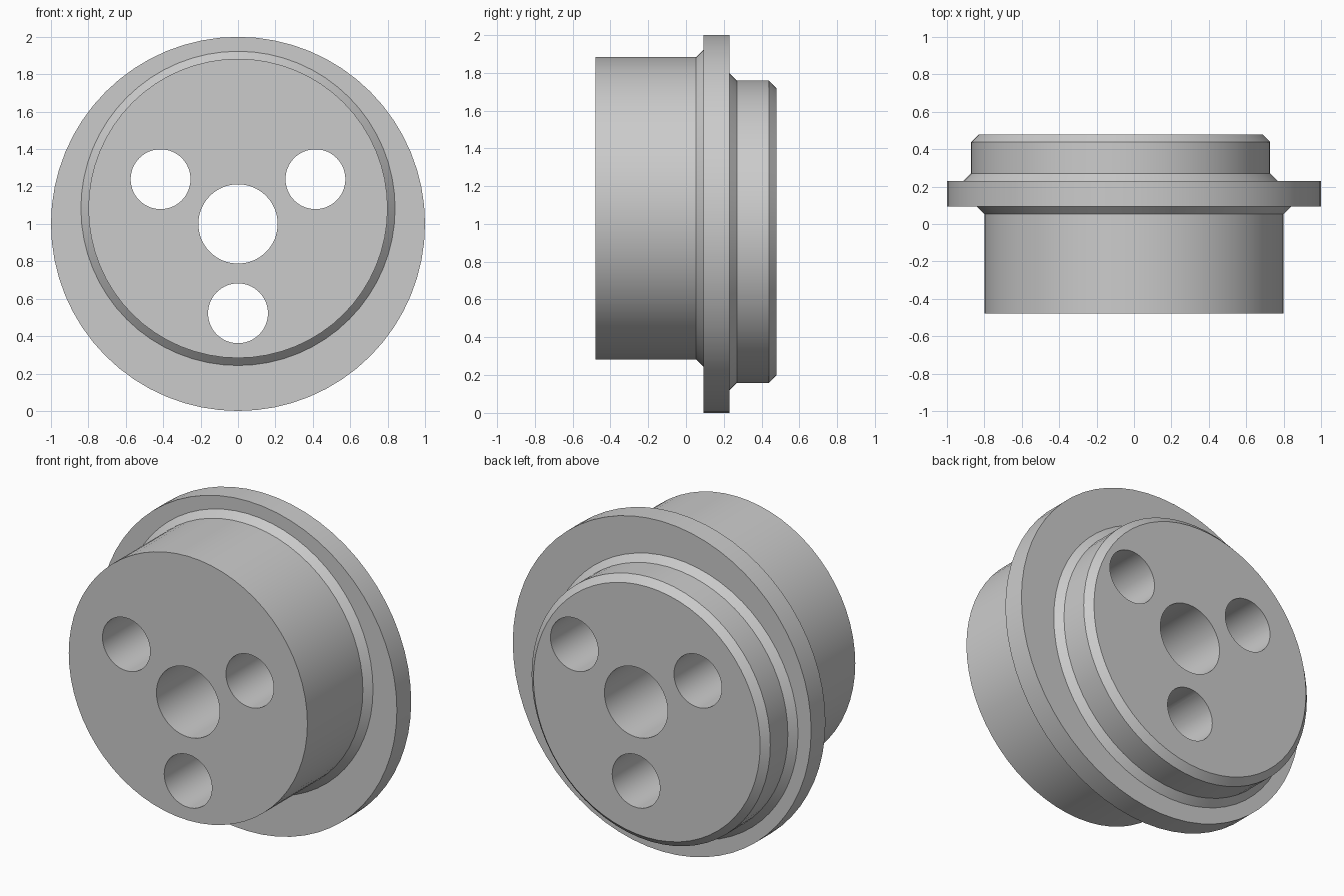
import bpy
import bmesh
from math import cos, sin, pi, radians

if "Cube" in bpy.data.objects:
    bpy.data.objects.remove(bpy.data.objects["Cube"])

SIDES = 64
OFFSET = 0.083      # eccentric distance of each boss
HOLE_RING = 0.478   # distance of the outer holes from the axis

grey = bpy.data.materials.new("plain grey")
grey.use_nodes = True
colour = (0.6, 0.6, 0.6, 1)
grey.diffuse_color = colour
grey.node_tree.nodes["Principled BSDF"].inputs["Base Color"].default_value = colour


def around(distance, degrees):
    """Point in the front plane, measured from the flange axis."""
    a = radians(degrees)
    return distance * cos(a), 1 + distance * sin(a)


def lathe(name, centre, profile, sides=SIDES):
    """Closed round solid along y from (y, radius) pairs."""
    bm = bmesh.new()
    rings = []
    for y, r in profile:
        angles = [2 * pi * i / sides for i in range(sides)]
        rings.append([bm.verts.new((centre[0] + r * cos(a), y, centre[1] + r * sin(a)))
                      for a in angles])
    for a, b in zip(rings, rings[1:]):
        for i in range(sides):
            j = (i + 1) % sides
            bm.faces.new((a[i], a[j], b[j], b[i]))
    bm.faces.new(rings[0])
    bm.faces.new(rings[-1])
    bmesh.ops.recalc_face_normals(bm, faces=bm.faces)
    mesh = bpy.data.meshes.new(name)
    bm.to_mesh(mesh)
    bm.free()
    mesh.materials.append(grey)
    ob = bpy.data.objects.new(name, mesh)
    bpy.context.collection.objects.link(ob)
    return ob


def combine(target, tool, operation):
    tool.hide_render = True
    mod = target.modifiers.new(tool.name, 'BOOLEAN')
    mod.operation = operation
    mod.solver = 'EXACT'
    mod.object = tool
    bpy.context.view_layer.objects.active = target
    bpy.ops.object.modifier_apply(modifier=mod.name)
    bpy.data.objects.remove(tool)


# Flange disc
hub = lathe("eccentric_flanged_hub", (0, 1), [(0.093, 1), (0.23, 1)])

# Offset bosses with chamfered roots
front = lathe("front_boss", around(OFFSET, 90),
              [(-0.478, 0.8), (0.053, 0.8), (0.093, 0.84), (0.18, 0.84)])
back = lathe("back_boss", around(OFFSET, 210),
             [(0.14, 0.84), (0.23, 0.84), (0.27, 0.8), (0.438, 0.8), (0.478, 0.76)])
combine(hub, front, 'UNION')
combine(hub, back, 'UNION')

# Centre bore and three holes around it
holes = [((0, 1), 0.212)] + [(around(HOLE_RING, d), 0.16) for d in (30, 150, 270)]
for centre, radius in holes:
    combine(hub, lathe("bore_cutter", centre, [(-1, radius), (1, radius)]), 'DIFFERENCE')

# Smooth round walls, sharp rims
bpy.ops.object.select_all(action='DESELECT')
hub.select_set(True)
bpy.context.view_layer.objects.active = hub
bpy.ops.object.shade_smooth_by_angle(angle=radians(25))
